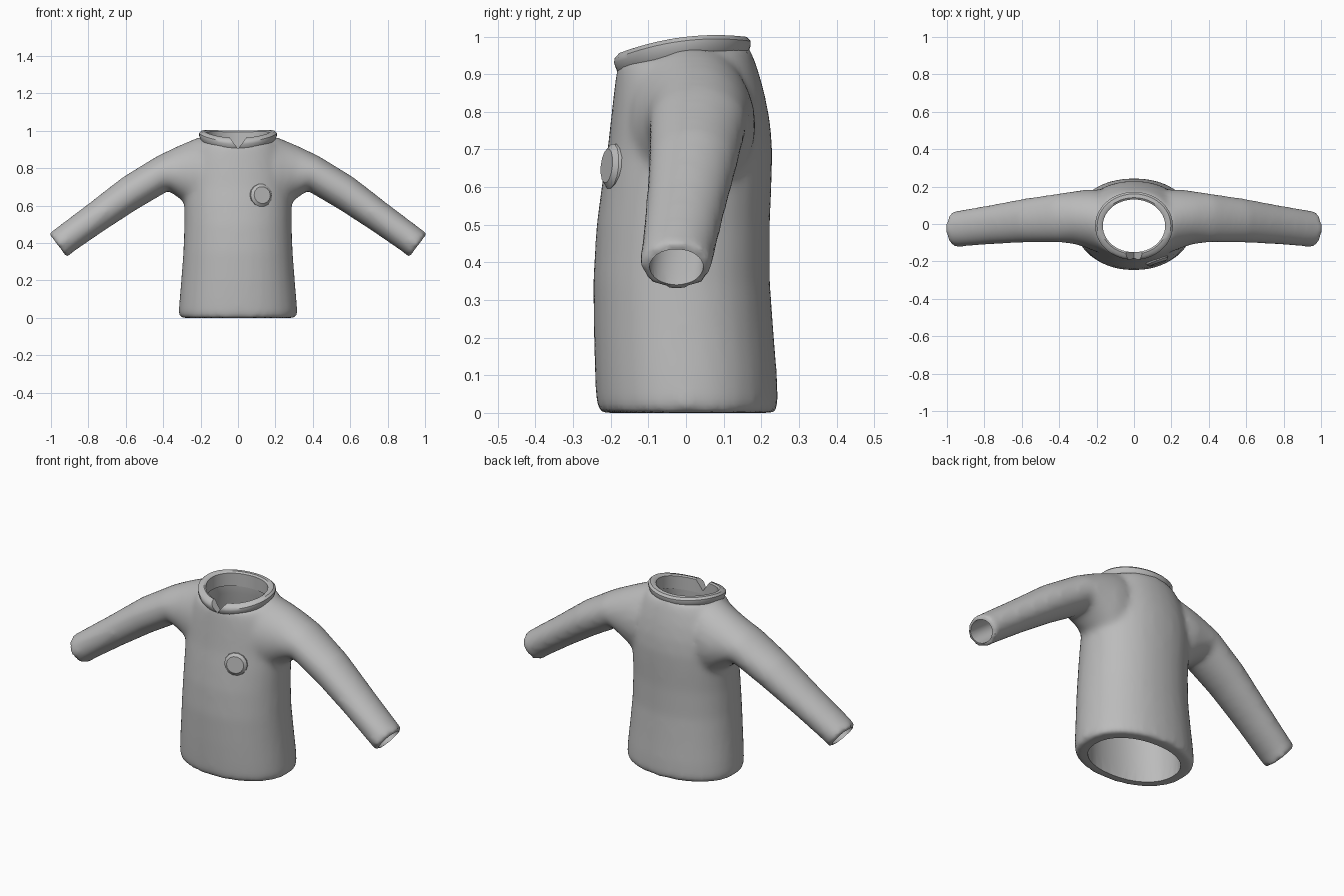
import bpy, bmesh, math
from mathutils import Vector, Matrix

if "Cube" in bpy.data.objects:
    bpy.data.objects.remove(bpy.data.objects["Cube"])

fabric = bpy.data.materials.new("grey fabric")
fabric.diffuse_color = (0.5, 0.5, 0.5, 1)
fabric.use_nodes = True
fabric.node_tree.nodes["Principled BSDF"].inputs["Base Color"].default_value = fabric.diffuse_color
N = 32


def loft(bm, rings, closed=False):
    """Skin a list of point rings, capping the ends unless it loops."""
    vs = [[bm.verts.new(p) for p in ring] for ring in rings]
    n = len(vs[0])
    pairs = list(zip(vs, vs[1:])) + ([(vs[-1], vs[0])] if closed else [])
    for a, b in pairs:
        for i in range(n):
            j = (i + 1) % n
            bm.faces.new((a[i], a[j], b[j], b[i]))
    if not closed:
        bm.faces.new(vs[0][::-1])
        bm.faces.new(vs[-1])


def make(name, bm):
    bmesh.ops.recalc_face_normals(bm, faces=bm.faces[:])
    me = bpy.data.meshes.new(name)
    bm.to_mesh(me)
    bm.free()
    me.materials.append(fabric)
    ob = bpy.data.objects.new(name, me)
    bpy.context.collection.objects.link(ob)
    return ob


def finish(ob, angle=40):
    """Bake the modifiers and smooth the shading."""
    bpy.ops.object.select_all(action='DESELECT')
    bpy.context.view_layer.objects.active = ob
    ob.select_set(True)
    bpy.ops.object.convert(target='MESH')
    bpy.ops.object.shade_smooth_by_angle(angle=math.radians(angle))


def cut(ob, cutter):
    m = ob.modifiers.new("cut", 'BOOLEAN')
    m.operation = 'DIFFERENCE'
    m.solver = 'EXACT'
    m.object = cutter


def body_ring(z, slope, hw, yf, yb, e=2.15):
    """Rounded oval section, tilted so that it rises toward the back."""
    pts = []
    for i in range(N):
        t = 2 * math.pi * i / N
        c, s = math.cos(t), math.sin(t)
        x = hw * math.copysign(abs(c) ** (2 / e), c)
        y = (yf + yb) / 2 + (yb - yf) / 2 * math.copysign(abs(s) ** (2 / e), s)
        pts.append((x, y, z + slope * y))
    return pts


# Torso sections: height, tilt, half width, front y, back y
TORSO = [(0, 0, .310, -.232, .24), (.02, 0, .318, -.238, .245),
         (.1, 0, .313, -.242, .242), (.2, 0, .304, -.245, .234),
         (.35, 0, .293, -.247, .223), (.5, 0, .287, -.238, .223),
         (.62, 0, .287, -.222, .228), (.7, 0, .284, -.209, .23),
         (.78, 0, .277, -.2, .223), (.85, .04, .262, -.193, .207),
         (.91, .09, .238, -.187, .187), (.955, .13, .205, -.18, .166)]
INNER = [(-.05, 0, .25, -.18, .185), (.1, 0, .25, -.185, .185),
         (.35, 0, .237, -.19, .17), (.62, 0, .232, -.172, .175),
         (.78, 0, .215, -.162, .165), (.88, 0, .172, -.152, .135),
         (1.1, 0, .172, -.152, .135)]

# Sleeve sections: top x, top z, bottom x, bottom z, front y, back y
SLEEVE = [(.1, .968, .1, .55, -.14, .165), (.2, .97, .2, .56, -.15, .185),
          (.26, .945, .25, .585, -.128, .184), (.33, .915, .296, .625, -.108, .176),
          (.44, .861, .37, .68, -.098, .163), (.62, .75, .54, .58, -.1, .137),
          (.8, .61, .71, .47, -.108, .104), (.97, .482, .88, .353, -.122, .074),
          (1.012, .45, .915, .323, -.122, .071)]


def sleeve_rings(side, k=1.0, hollow=False):
    rows = SLEEVE[:]
    if hollow:
        rows = rows[1:] + [(1.09, .383, 1.0, .271, -.122, .071)]
    rings = []
    for tx, tz, bx, bz, yf, yb in rows:
        c = Vector(((tx + bx) / 2, (yf + yb) / 2, (tz + bz) / 2))
        u = Vector(((tx - bx) / 2, 0, (tz - bz) / 2)) * k
        v = Vector((0, (yb - yf) / 2, 0)) * k
        ring = []
        for i in range(N):
            t = 2 * math.pi * i / N
            p = c + u * math.cos(t) + v * math.sin(t)
            ring.append((p.x * side, p.y, p.z))
        rings.append(ring)
    return rings


# Cutters: torso hollow, two sleeve hollows, neck notch
cutters = []
bm = bmesh.new()
loft(bm, [body_ring(*r) for r in INNER])
cutters.append(make("torso_hollow", bm))
for side in (1, -1):
    bm = bmesh.new()
    loft(bm, sleeve_rings(side, .74, True))
    cutters.append(make("sleeve_hollow", bm))
bm = bmesh.new()
loft(bm, [[(-.07, y, 1.0), (0, y, .903), (.07, y, 1.0)] for y in (-.3, -.08)])
notch = make("neck_notch", bm)
cutters.append(notch)
for c in cutters:
    c.hide_render = True

# Shirt: torso and sleeves blended into one skin, then hollowed
bm = bmesh.new()
loft(bm, [body_ring(*r) for r in TORSO])
for side in (1, -1):
    loft(bm, sleeve_rings(side))
shirt = make("shirt", bm)
m = shirt.modifiers.new("blend", 'REMESH')
m.mode = 'VOXEL'
m.voxel_size = .015
m = shirt.modifiers.new("soften", 'SMOOTH')
m.factor = .5
m.iterations = 12
for c in cutters:
    cut(shirt, c)
finish(shirt)

# Collar: band swept around the neck, dipping toward the front
PROFILE = [(0, -.008), (.01, 0), (.03, 0), (.041, -.01), (.041, -.022),
           (.033, -.045), (.02, -.065), (0, -.08)]
bm = bmesh.new()
rings = []
for i in range(48):
    t = 2 * math.pi * i / 48
    ring = []
    for d, dz in PROFILE:
        y = -.01 + (.141 + d) * math.sin(t)
        top = 1.004 - .72 * (y - .08) ** 2
        ring.append(((.167 + d) * math.cos(t), y, top + dz))
    rings.append(ring)
loft(bm, rings, closed=True)
collar = make("collar", bm)
cut(collar, notch)
finish(collar)

# Chest button: bevelled disc facing forward and slightly outward
bm = bmesh.new()
loft(bm, [[(r * math.cos(2 * math.pi * i / 14), r * math.sin(2 * math.pi * i / 14), h)
           for i in range(14)]
          for r, h in ((.055, -.03), (.063, -.008), (.061, .004), (.046, .016))])
rot = Vector((.36, -1, .1)).to_track_quat('Z', 'Y').to_matrix().to_4x4()
bm.transform(Matrix.Translation((.124, -.196, .655)) @ rot)
button = make("chest_button", bm)
finish(button, 30)

for c in cutters:
    bpy.data.objects.remove(c)
